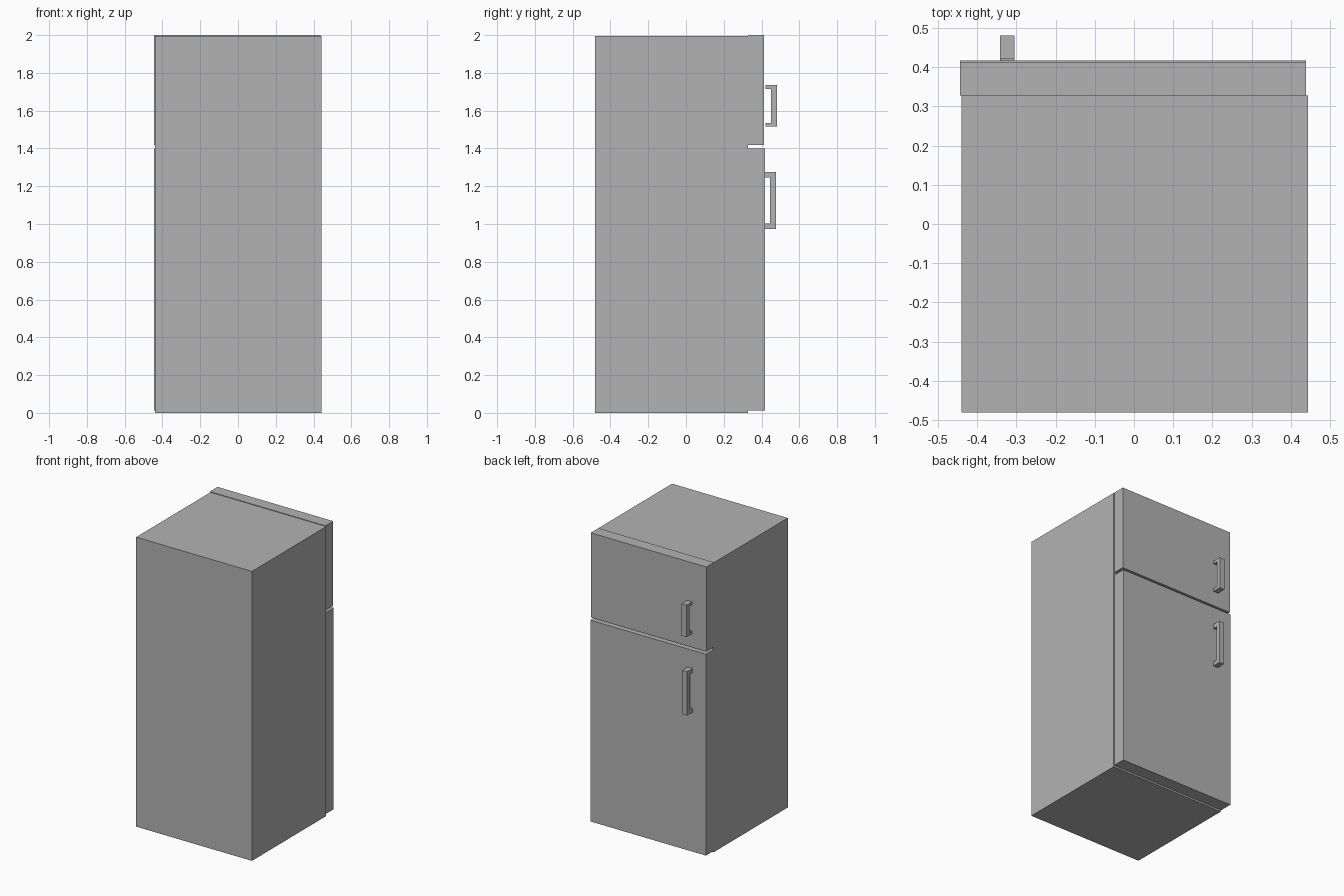
import bpy
import bmesh
from mathutils import Vector

cube = bpy.data.objects.get("Cube")
if cube:
    bpy.data.objects.remove(cube, do_unlink=True)

GREY = (0.45, 0.45, 0.45, 1)
paint = bpy.data.materials.new("grey_enamel")
paint.use_nodes = True
paint.diffuse_color = GREY
paint.node_tree.nodes["Principled BSDF"].inputs["Base Color"].default_value = GREY


def finish(name, bm):
    bmesh.ops.recalc_face_normals(bm, faces=bm.faces)
    mesh = bpy.data.meshes.new(name)
    bm.to_mesh(mesh)
    bm.free()
    mesh.materials.append(paint)
    bpy.context.collection.objects.link(bpy.data.objects.new(name, mesh))


def box(name, x, y, z):
    """Box spanning the given (low, high) ranges."""
    bm = bmesh.new()
    bmesh.ops.create_cube(bm, size=1)
    spans = (x, y, z)
    for v in bm.verts:
        v.co = Vector([(lo + hi) / 2 + c * (hi - lo)
                       for c, (lo, hi) in zip(v.co, spans)])
    finish(name, bm)


def handle(name, x, y, z, grip, arm):
    """C-shaped pull: a side profile in the yz plane, extruded across x."""
    (y0, y1), (z0, z1) = y, z
    profile = [(y0, z0), (y1, z0), (y1, z1), (y0, z1),
               (y0, z1 - arm), (y1 - grip, z1 - arm),
               (y1 - grip, z0 + arm), (y0, z0 + arm)]
    bm = bmesh.new()
    face = bm.faces.new([bm.verts.new((x[0], py, pz)) for py, pz in profile])
    side = bmesh.ops.extrude_face_region(bm, geom=[face])
    verts = [g for g in side["geom"] if isinstance(g, bmesh.types.BMVert)]
    bmesh.ops.translate(bm, verts=verts, vec=(x[1] - x[0], 0, 0))
    finish(name, bm)


# Cabinet, with its doors on the +y side
SEAM = 0.328
box("cabinet", (-0.44, 0.443), (-0.481, SEAM), (0, 1.996))

# Doors, with a gap between them
DOOR_X = (-0.444, 0.438)
box("freezer_door", DOOR_X, (SEAM, 0.412), (1.417, 2))
box("fridge_door", DOOR_X, (SEAM, 0.417), (0.012, 1.4))

# Handles
HANDLE_X = (-0.341, -0.304)
handle("freezer_handle", HANDLE_X, (0.42, 0.481), (1.515, 1.736), 0.03, 0.02)
handle("fridge_handle", HANDLE_X, (0.415, 0.476), (0.973, 1.275), 0.03, 0.029)
